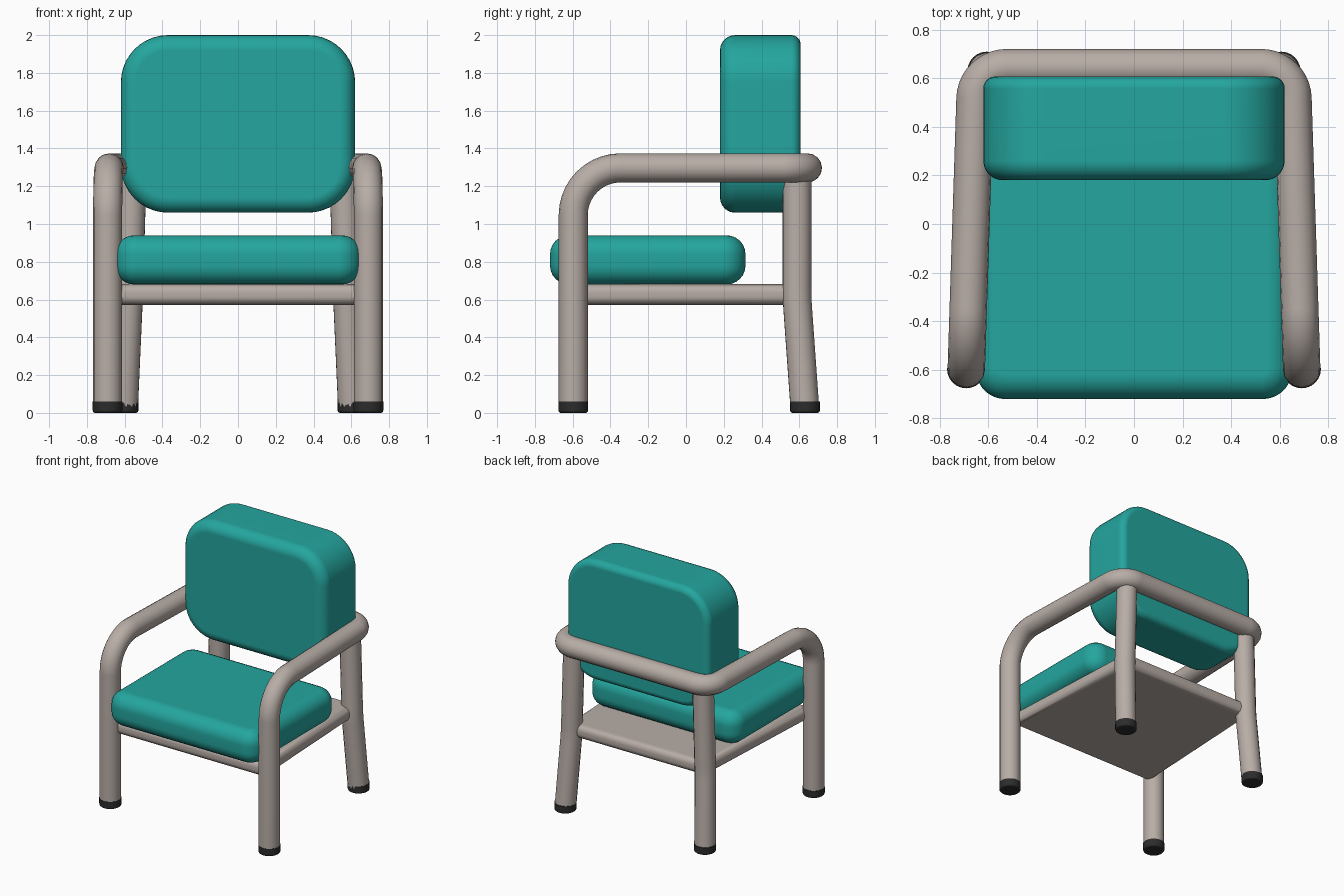
import bpy, bmesh
from math import sin, tan
from mathutils import Vector

default = bpy.data.objects.get("Cube")
if default:
    bpy.data.objects.remove(default, do_unlink=True)


def material(name, rgb):
    m = bpy.data.materials.new(name)
    m.use_nodes = True
    m.diffuse_color = (*rgb, 1)
    bsdf = m.node_tree.nodes["Principled BSDF"]
    bsdf.inputs["Base Color"].default_value = (*rgb, 1)
    bsdf.inputs["Roughness"].default_value = 0.7
    return m


TEAL = material("teal fabric", (0.018, 0.38, 0.345))
FRAME = material("warm grey paint", (0.48, 0.42, 0.385))
RUBBER = material("black rubber", (0.025, 0.025, 0.025))
TUBE = 0.077


def add_mesh(name, bm, mat):
    """Turn a bmesh into a smooth shaded object."""
    bmesh.ops.recalc_face_normals(bm, faces=bm.faces)
    mesh = bpy.data.meshes.new(name)
    bm.to_mesh(mesh)
    bm.free()
    mesh.materials.append(mat)
    mesh.shade_smooth()
    mesh.set_sharp_from_angle(angle=0.7)
    obj = bpy.data.objects.new(name, mesh)
    bpy.context.collection.objects.link(obj)
    obj.modifiers.new("flat panels", "WEIGHTED_NORMAL").keep_sharp = True
    return obj


def rounded_path(points, radii):
    """Polyline whose inner corners are replaced by arcs."""
    pts = [Vector(p) for p in points]
    path = [pts[0]]
    for prev, p, nxt, r in zip(pts, pts[1:], pts[2:], radii):
        a, b = (prev - p).normalized(), (nxt - p).normalized()
        half = a.angle(b) / 2
        centre = p + (a + b).normalized() * r / sin(half)
        start = (p + a * r / tan(half) - centre).normalized()
        end = (p + b * r / tan(half) - centre).normalized()
        path += [centre + start.slerp(end, i / 10) * r for i in range(11)]
    return path + [pts[-1]]


def tube(name, path, mat):
    """Sweep a round tube along a path and keep it as a mesh."""
    curve = bpy.data.curves.new(name, "CURVE")
    curve.dimensions = "3D"
    curve.bevel_depth = TUBE
    curve.bevel_resolution = 6
    curve.use_fill_caps = True
    spline = curve.splines.new("POLY")
    spline.points.add(len(path) - 1)
    for point, co in zip(spline.points, path):
        point.co = (*co, 1)
    temp = bpy.data.objects.new(name + " curve", curve)
    bpy.context.collection.objects.link(temp)
    bpy.context.view_layer.update()
    swept = temp.evaluated_get(bpy.context.evaluated_depsgraph_get()).to_mesh()
    bm = bmesh.new()
    bm.from_mesh(swept)
    bpy.data.objects.remove(temp, do_unlink=True)
    return add_mesh(name, bm, mat)


def bevel(bm, edges, size, segments=6):
    bmesh.ops.bevel(bm, geom=edges, offset=size, segments=segments,
                    profile=0.5, affect="EDGES", clamp_overlap=True)


def round_rim(bm, axis, sign, size):
    """Round the border of the flat face that looks along the axis."""
    bm.normal_update()
    face = max(bm.faces, key=lambda f: (f.normal[axis] * sign > 0.99) * f.calc_area())
    bevel(bm, list(face.edges), size)


def cushion(name, low, high, axis, corner, rims):
    """Box with rounded outline across the axis, then soft rims at both ends."""
    low, high = Vector(low), Vector(high)
    bm = bmesh.new()
    bmesh.ops.create_cube(bm, size=1)
    for v in bm.verts:
        v.co = (low + high) / 2 + v.co * (high - low)
    along = [e for e in bm.edges
             if abs((e.verts[0].co - e.verts[1].co).normalized()[axis]) > 0.9]
    bevel(bm, along, corner, 10)
    round_rim(bm, axis, -1, rims[0])
    round_rim(bm, axis, 1, rims[1])
    return add_mesh(name, bm, TEAL)


# Cushions
cushion("seat_cushion", (-0.65, -0.72, 0.68), (0.65, 0.315, 0.94), 2, 0.12, (0.1, 0.1))
cushion("back_cushion", (-0.62, 0.18, 1.06), (0.62, 0.607, 2.0), 1, 0.25, (0.08, 0.05))

# One continuous tube: front legs, arms and back rail
right = [(-0.69, -0.597, 0.04), (-0.69, -0.597, 1.297), (-0.65, 0.643, 1.297)]
left = [(-x, y, z) for x, y, z in reversed(right)]
tube("arm_frame", rounded_path(right + left, (0.25, 0.13, 0.13, 0.25)), FRAME)

# Seat board, narrower towards the back
bm = bmesh.new()
outline = [(-0.66, -0.61), (0.66, -0.61), (0.6, 0.62), (-0.6, 0.62)]
base = bm.faces.new([bm.verts.new((x, y, 0.572)) for x, y in outline])
raised = bmesh.ops.extrude_face_region(bm, geom=[base], use_keep_orig=True)["geom"]
bmesh.ops.translate(bm, vec=(0, 0, 0.11),
                    verts=[v for v in raised if isinstance(v, bmesh.types.BMVert)])
bmesh.ops.recalc_face_normals(bm, faces=bm.faces)
round_rim(bm, 2, -1, 0.045)
round_rim(bm, 2, 1, 0.045)
add_mesh("seat_board", bm, FRAME)


def foot(name, x, y):
    """Rubber cap with a softened bottom edge."""
    bm = bmesh.new()
    bmesh.ops.create_cone(bm, cap_ends=True, segments=24, radius1=TUBE + 0.002,
                          radius2=TUBE + 0.002, depth=0.06)
    bmesh.ops.translate(bm, vec=(x, y, 0.03), verts=bm.verts)
    round_rim(bm, 2, -1, 0.014)
    add_mesh(name, bm, RUBBER)


# Back legs and feet
for side, s in (("right", -1), ("left", 1)):
    leg = [(s * 0.605, 0.628, 0.04), (s * 0.58, 0.588, 0.6), (s * 0.56, 0.588, 1.27)]
    tube(f"{side}_back_leg", rounded_path(leg, (1.5,)), FRAME)
    foot(f"{side}_back_foot", s * 0.606, 0.63)
    foot(f"{side}_front_foot", s * 0.69, -0.597)
